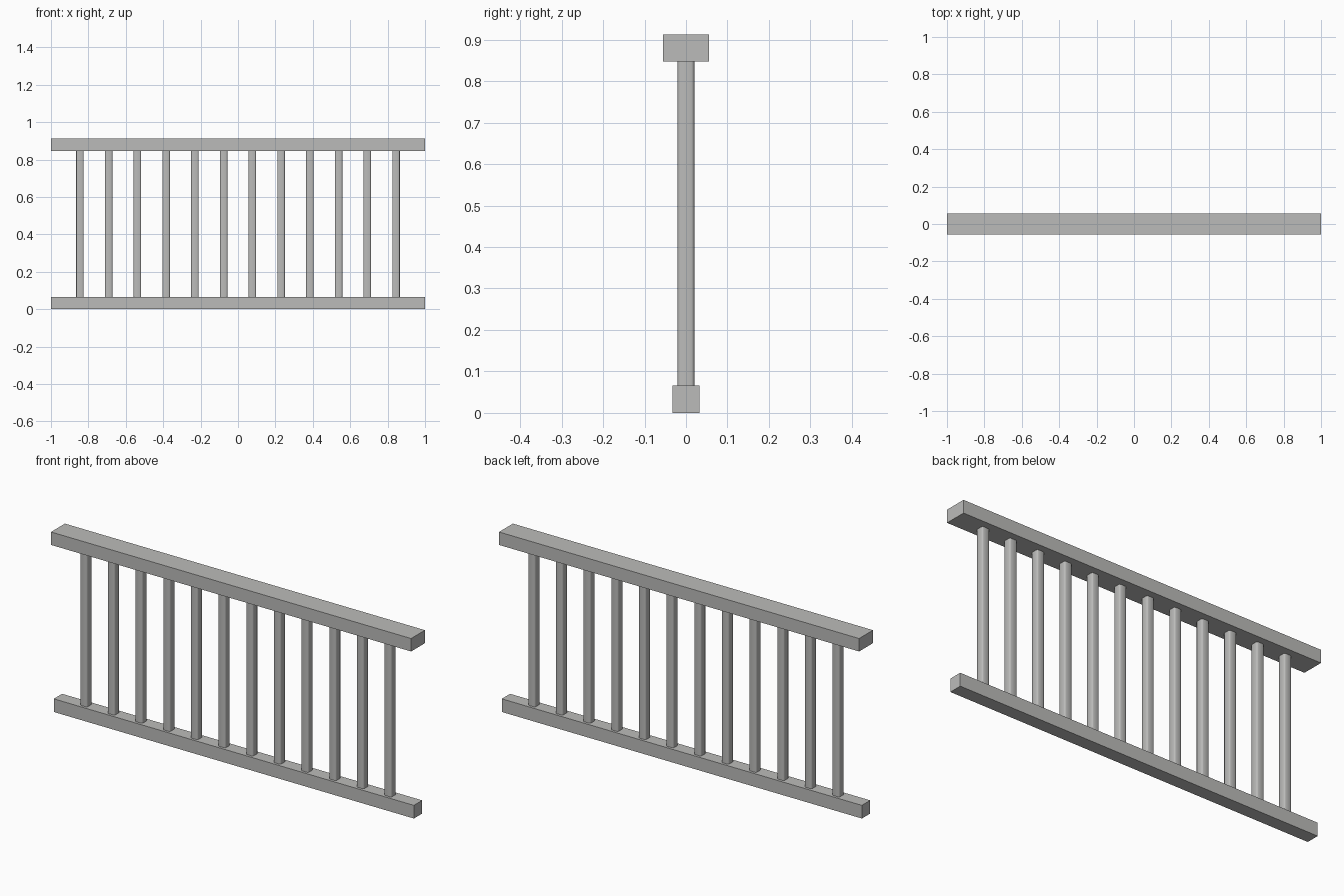
import bpy, bmesh

if "Cube" in bpy.data.objects:
    bpy.data.objects.remove(bpy.data.objects["Cube"])

grey = bpy.data.materials.new("plain grey")
grey.diffuse_color = (0.5, 0.5, 0.49, 1)
grey.use_nodes = True
grey.node_tree.nodes["Principled BSDF"].inputs["Base Color"].default_value = grey.diffuse_color


def bar(name, size, centre, chamfer=0.0):
    """Box with optional rounded vertical corners."""
    bm = bmesh.new()
    bmesh.ops.create_cube(bm, size=1)
    bmesh.ops.scale(bm, vec=size, verts=bm.verts)
    if chamfer:
        upright = [e for e in bm.edges
                   if abs(e.verts[0].co.z - e.verts[1].co.z) > 0.01]
        bmesh.ops.bevel(bm, geom=upright, offset=chamfer, segments=2,
                        profile=0.5, affect='EDGES')
        for f in bm.faces:
            f.smooth = abs(f.normal.z) < 0.5
        for e in bm.edges:
            e.smooth = abs(e.verts[0].co.z - e.verts[1].co.z) > 0.01
    mesh = bpy.data.meshes.new(name)
    bm.to_mesh(mesh)
    bm.free()
    mesh.materials.append(grey)
    obj = bpy.data.objects.new(name, mesh)
    obj.location = centre
    bpy.context.collection.objects.link(obj)
    return obj


# Rails
bar("bottom_rail", (2, 0.066, 0.066), (0, 0, 0.033))
bar("top_rail", (2, 0.11, 0.065), (0, 0, 0.8795))

# Balusters, evenly spaced between the rails
COUNT, REACH = 12, 0.845
for i in range(COUNT):
    x = -REACH + 2 * REACH * i / (COUNT - 1)
    bar(f"baluster_{i + 1}", (0.04, 0.04, 0.781), (x, 0, 0.4565), 0.007)
